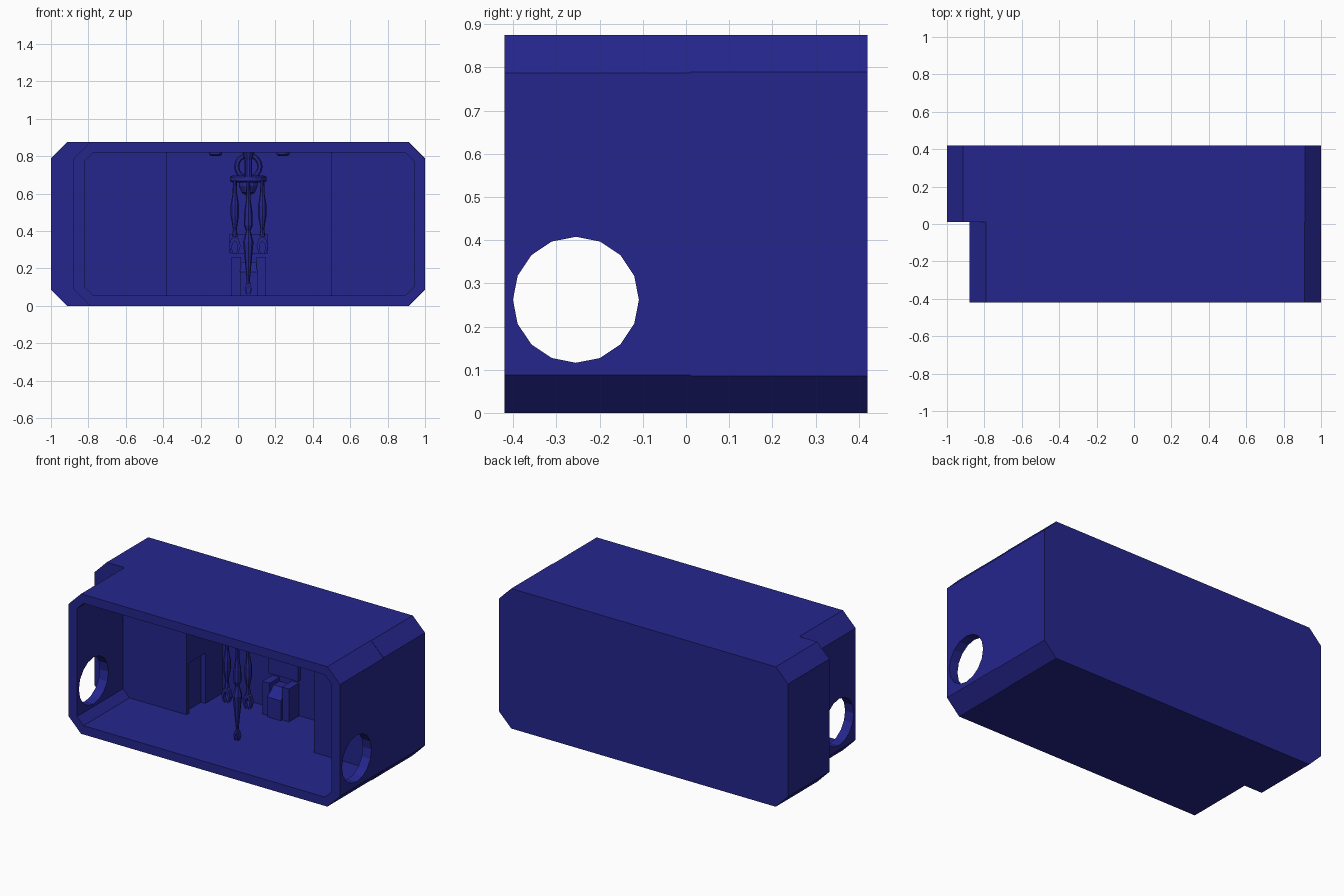
import bpy, bmesh, math
from mathutils import Matrix, Vector

if "Cube" in bpy.data.objects:
    bpy.data.objects.remove(bpy.data.objects["Cube"])

mat = bpy.data.materials.new("navy")
mat.diffuse_color = (0.018, 0.019, 0.27, 1)
mat.use_nodes = True
mat.node_tree.nodes["Principled BSDF"].inputs["Base Color"].default_value = mat.diffuse_color


def finish(name, bm):
    bmesh.ops.recalc_face_normals(bm, faces=bm.faces[:])
    me = bpy.data.meshes.new(name)
    bm.to_mesh(me)
    bm.free()
    me.materials.append(mat)
    ob = bpy.data.objects.new(name, me)
    bpy.context.collection.objects.link(ob)
    return ob


def prism(name, pts, lo, hi, axis="y"):
    """Extrude a 2D outline along y (outline in x,z) or x (outline in y,z)."""
    bm = bmesh.new()
    place = (lambda p: (p[0], lo, p[1])) if axis == "y" else (lambda p: (lo, p[0], p[1]))
    face = bm.faces.new([bm.verts.new(place(p)) for p in pts])
    geom = bmesh.ops.extrude_face_region(bm, geom=[face])["geom"]
    shift = Vector((0, hi - lo, 0)) if axis == "y" else Vector((hi - lo, 0, 0))
    bmesh.ops.translate(bm, vec=shift,
                        verts=[g for g in geom if isinstance(g, bmesh.types.BMVert)])
    return finish(name, bm)


def box(name, x0, x1, y0, y1, z0, z1):
    return prism(name, [(x0, z0), (x1, z0), (x1, z1), (x0, z1)], y0, y1)


def octagon(x0, x1, z0, z1, c):
    return [(x0 + c, z0), (x1 - c, z0), (x1, z0 + c), (x1, z1 - c),
            (x1 - c, z1), (x0 + c, z1), (x0, z1 - c), (x0, z0 + c)]


def lathe(name, profile, x, y, sides=10):
    """Spin (radius, z) points around a vertical axis."""
    bm = bmesh.new()
    rings = [[bm.verts.new((x + r * math.cos(2 * math.pi * i / sides),
                            y + r * math.sin(2 * math.pi * i / sides), z))
              for i in range(sides)] for r, z in profile]
    for a, b in zip(rings, rings[1:]):
        for i in range(sides):
            j = (i + 1) % sides
            bm.faces.new((a[i], a[j], b[j], b[i]))
    bm.faces.new(rings[0])
    bm.faces.new(rings[-1])
    return finish(name, bm)


def boolean(ob, tool, op):
    mod = ob.modifiers.new(op, "BOOLEAN")
    mod.operation, mod.solver, mod.object = op, "EXACT", tool
    bpy.context.view_layer.objects.active = ob
    bpy.ops.object.modifier_apply(modifier=mod.name)
    bpy.data.objects.remove(tool)


# chamfered outer shell, longer at the back
shell = prism("room_shell", octagon(-1, 1, 0, 0.875, 0.085), 0.01, 0.42)
boolean(shell, prism("front_half", octagon(-0.88, 1, 0, 0.875, 0.088), -0.42, 0.01), "UNION")

# open room, rear alcove, side doorway and round side openings
boolean(shell, prism("room_cut", octagon(-0.82, 0.94, 0.055, 0.82, 0.045), -0.6, 0.035), "DIFFERENCE")
boolean(shell, box("alcove_cut", -0.38, 0.5, 0.0, 0.39, 0.055, 0.82), "DIFFERENCE")
boolean(shell, box("doorway_cut", -0.41, -0.3, 0.06, 0.22, 0.055, 0.37), "DIFFERENCE")
circle = [(-0.255 + 0.146 * math.cos(i * math.pi / 8), 0.262 + 0.146 * math.sin(i * math.pi / 8))
          for i in range(16)]
boolean(shell, prism("hole_cut", circle, -1.2, 1.2, "x"), "DIFFERENCE")

# ceiling mount of the hanging machine
CX, CY = 0.055, -0.085
lathe("ceiling_stem", [(0.03, 0.82), (0.02, 0.78), (0.02, 0.69)], CX, CY)
lathe("arm_plate", [(0.085, 0.66), (0.098, 0.667), (0.098, 0.69), (0.085, 0.696)], CX, 0, 16)
lathe("pivot_ball", [(0.01, 0.59), (0.035, 0.605), (0.05, 0.64), (0.05, 0.665)], CX, 0, 12)
bpy.ops.mesh.primitive_torus_add(major_segments=16, minor_segments=6, major_radius=0.062,
                                 minor_radius=0.014, location=(CX, 0, 0.745),
                                 rotation=(math.pi / 2, 0, 0))
ring = bpy.context.object
ring.name = "mount_ring"
ring.data.materials.append(mat)

# tapered arms, each with a two-prong gripper
short = [(0.010, 0.67), (0.012, 0.60), (0.022, 0.54), (0.022, 0.48), (0.010, 0.41), (0.016, 0.37)]
long = [(0.010, 0.67), (0.012, 0.57), (0.022, 0.50), (0.024, 0.43), (0.012, 0.40),
        (0.028, 0.34), (0.020, 0.26), (0.008, 0.13), (0.014, 0.12)]
prong = [(0.0, 0.0), (0.018, -0.01), (0.028, -0.045), (0.018, -0.08),
         (0.006, -0.085), (0.014, -0.06), (0.012, -0.035), (0.0, -0.022)]
for tag, x, profile, size in (("left", CX - 0.072, short, 1.1),
                              ("right", CX + 0.075, short, 1.1),
                              ("middle", CX, long, 0.7)):
    lathe(tag + "_arm", profile, x, CY, 8)
    z = profile[-1][1]
    for side in (-1, 1):
        prism(tag + "_gripper", [(x + side * size * u, z + size * v) for u, v in prong],
              CY - 0.012, CY + 0.012)

# ceiling lamps
for x in (-0.12, 0.24):
    lathe("ceiling_lamp", [(0.035, 0.82), (0.035, 0.81), (0.025, 0.802)], x, CY, 12)

# console and wall screen at the back of the alcove
for x in (-0.035, 0.1):
    box("console_side", x, x + 0.05, 0.29, 0.39, 0.055, 0.26)
prism("console_desk", [(0.39, 0.055), (0.275, 0.055), (0.275, 0.18), (0.33, 0.235), (0.39, 0.235)],
      0.01, 0.105, "x")
box("wall_screen", -0.045, 0.16, 0.365, 0.39, 0.28, 0.385)
